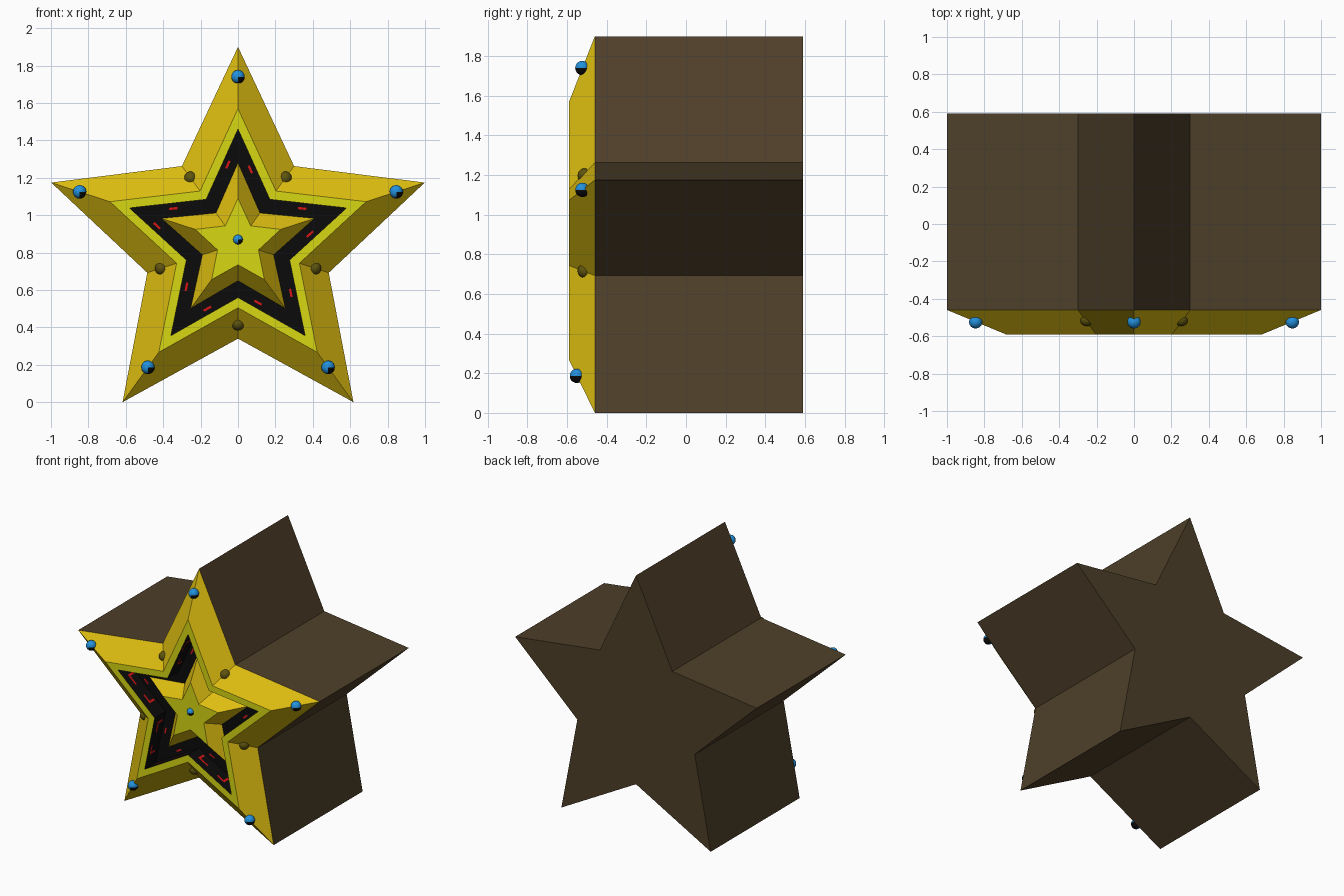
import bpy, bmesh, math, random
from mathutils import Vector

if "Cube" in bpy.data.objects:
    bpy.data.objects.remove(bpy.data.objects["Cube"])

random.seed(4)
CZ = 0.85                      # height of the star centre
Y_BACK, Y_RIM, Y_FRONT, Y_STAR = 0.59, -0.46, -0.59, -0.56


def material(name, rgb):
    m = bpy.data.materials.new(name)
    lin = [(c / 255 / 12.92) if c < 10 else ((c / 255 + 0.055) / 1.055) ** 2.4 for c in rgb]
    m.diffuse_color = (*lin, 1)
    m.use_nodes = True
    m.node_tree.nodes["Principled BSDF"].inputs["Base Color"].default_value = m.diffuse_color
    return m


BROWN = material("dark brown", (78, 63, 41))
GOLD = material("gold", (222, 190, 16))
LEMON = material("lemon yellow", (215, 215, 20))
BLACK = material("black", (11, 11, 11))
RED = material("red", (215, 20, 20))
BLUE = material("blue", (35, 145, 220))
OLIVE = material("dark olive", (95, 84, 14))


def star(tip, notch, y):
    """Ten points of a five-pointed star, clockwise from the top tip."""
    return [Vector(((tip, notch)[i % 2] * math.sin(i * math.pi / 5), y,
                    CZ + (tip, notch)[i % 2] * math.cos(i * math.pi / 5)))
            for i in range(10)]


def finish(name, bm, *mats):
    me = bpy.data.meshes.new(name)
    bm.to_mesh(me)
    bm.free()
    for m in mats:
        me.materials.append(m)
    ob = bpy.data.objects.new(name, me)
    bpy.context.collection.objects.link(ob)
    return ob


def loft(name, mat, rings, cap_start=False, cap_end=False):
    bm = bmesh.new()
    vs = [[bm.verts.new(p) for p in r] for r in rings]
    for a, b in zip(vs, vs[1:]):
        for i in range(10):
            j = (i + 1) % 10
            bm.faces.new((a[i], b[i], b[j], a[j]))
    if cap_start:
        bm.faces.new(vs[0])
    if cap_end:
        bm.faces.new(vs[-1][::-1])
    return finish(name, bm, mat)


# Star rings from the outside in
back = star(1.05, 0.51, Y_BACK)
rim = star(1.05, 0.51, Y_RIM)
front = star(0.72, 0.345, Y_FRONT)
hole = star(0.61, 0.29, Y_FRONT)
floor = star(0.61, 0.29, Y_RIM)
base = star(0.43, 0.20, Y_RIM)
top = star(0.24, 0.115, Y_STAR)

loft("star_body", BROWN, [back, rim], cap_start=True)
loft("front_bevel", GOLD, [rim, front])
loft("front_band", LEMON, [front, hole])
loft("recess", BLACK, [hole, floor, base])
loft("centre_star_bevel", GOLD, [base, top])
loft("centre_star_face", LEMON, [top], cap_end=True)

# Red cracks on the recess walls and floor
bm = bmesh.new()


def plate(o, s, t):
    bm.faces.new([bm.verts.new(p) for p in (o, o + s, o + s + t, o + t)])


for i in range(10):
    p, q = hole[i], hole[(i + 1) % 10]
    t = (q - p).normalized()
    d = Vector((0, 1, 0))
    n = d.cross(t) * 0.004
    length = (q - p).length
    for k in range(2):
        u = length * (0.22 + 0.36 * k + random.uniform(0, 0.1))
        v = random.uniform(0.02, 0.05)
        o = p + t * u + d * v + n
        plate(o, d * 0.014, t * 0.07)
        plate(o + t * (0.07 if k else 0) + d * 0.001, d * 0.06, t * 0.016)
    # short fleck on the floor
    f = floor[i].lerp(floor[(i + 1) % 10], random.uniform(0.35, 0.7))
    g = base[i].lerp(base[(i + 1) % 10], 0.5)
    o = f.lerp(g, 0.3) - d * 0.003
    a = t.cross(d)
    if (g - f).dot(a) < 0:
        a = -a
    plate(o, a * 0.012, t * 0.045)
finish("red_cracks", bm, RED)


def stud(name, loc, r, mats, flat=1.0):
    b = bmesh.new()
    bmesh.ops.create_uvsphere(b, u_segments=16, v_segments=10, radius=r)
    for f in b.faces:
        c = f.calc_center_median()
        f.smooth = True
        # lower right quarter is black on the two-tone studs
        f.material_index = int(len(mats) > 1 and c.x > -0.1 * r and c.z < 0)
    for v in b.verts:
        v.co.y *= flat
    ob = finish(name, b, *mats)
    ob.location = loc
    return ob


# Blue studs on the tips, olive studs in the notches
for i in range(10):
    a = i * math.pi / 5
    if i % 2 == 0:
        r = 0.89 if i in (0, 2, 8) else 0.82
        y = Y_RIM + (1.05 - r) / 0.33 * (Y_FRONT - Y_RIM)
        stud("tip_stud", (r * math.sin(a), y, CZ + r * math.cos(a)), 0.036, (BLUE, BLACK))
    else:
        r = 0.43
        y = Y_RIM + (0.51 - r) / 0.165 * (Y_FRONT - Y_RIM)
        stud("notch_stud", (r * math.sin(a), y + 0.012, CZ + r * math.cos(a)), 0.036, (OLIVE,))
stud("centre_stud", (0, Y_STAR, 0.87), 0.026, (BLUE, BLACK))
